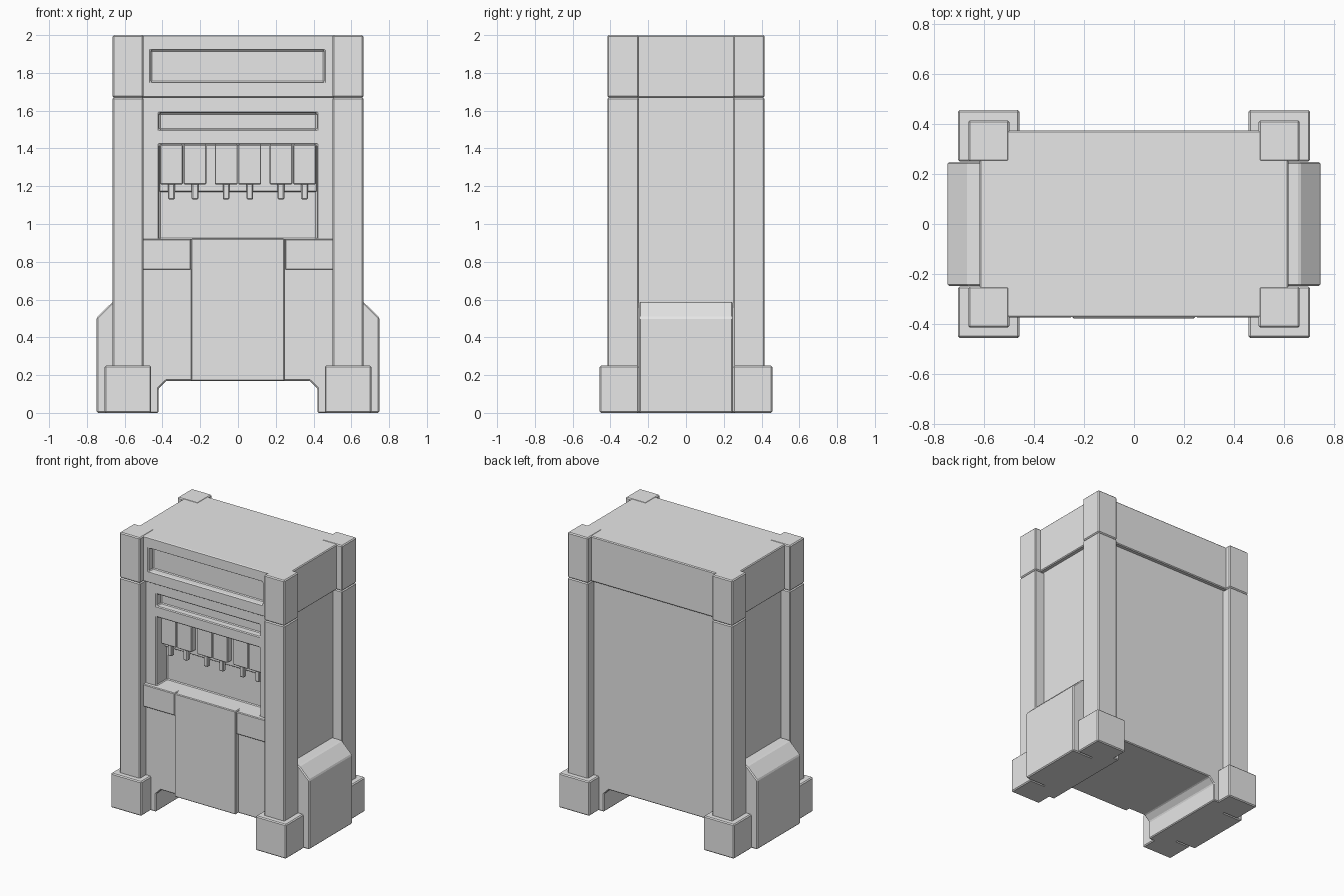
import bpy, bmesh

if "Cube" in bpy.data.objects:
    bpy.data.objects.remove(bpy.data.objects["Cube"])

grey = bpy.data.materials.new("light_grey")
grey.diffuse_color = (0.8, 0.8, 0.8, 1)
grey.use_nodes = True
grey.node_tree.nodes["Principled BSDF"].inputs["Base Color"].default_value = grey.diffuse_color


def finish(bm, name, bevel):
    bmesh.ops.recalc_face_normals(bm, faces=bm.faces)
    me = bpy.data.meshes.new(name)
    bm.to_mesh(me)
    bm.free()
    me.materials.append(grey)
    ob = bpy.data.objects.new(name, me)
    bpy.context.collection.objects.link(ob)
    if bevel:
        add_bevel(ob, bevel)
    return ob


def add_bevel(ob, width):
    m = ob.modifiers.new("edge_bevel", 'BEVEL')
    m.width = width
    m.segments = 1
    m.limit_method = 'ANGLE'


def prism(name, profile, y0, y1, bevel=0.007):
    """Extrude an x-z profile along y."""
    bm = bmesh.new()
    face = bm.faces.new([bm.verts.new((x, y0, z)) for x, z in profile])
    ext = bmesh.ops.extrude_face_region(bm, geom=[face])
    for v in ext["geom"]:
        if isinstance(v, bmesh.types.BMVert):
            v.co.y = y1
    return finish(bm, name, bevel)


def box(name, x0, x1, y0, y1, z0, z1, bevel=0.007):
    return prism(name, [(x0, z0), (x1, z0), (x1, z1), (x0, z1)], y0, y1, bevel)


def cut(target, *dims):
    cutter = box("cutter", *dims, bevel=0)
    m = target.modifiers.new("cut", 'BOOLEAN')
    m.operation = 'DIFFERENCE'
    m.solver = 'EXACT'
    m.object = cutter
    bpy.context.view_layer.objects.active = target
    bpy.ops.object.modifier_apply(modifier=m.name)
    bpy.data.objects.remove(cutter)


# Cabinet with arched underside, serving alcove and slot
half = [(0.38, 0.17), (0.42, 0.13), (0.42, 0), (0.59, 0), (0.59, 1.69)]
cabinet = prism("cabinet", half + [(-x, z) for x, z in reversed(half)],
                -0.345, 0.345, 0)
cut(cabinet, -0.417, 0.417, -0.5, -0.22, 0.92, 1.42)
cut(cabinet, -0.417, 0.417, -0.5, -0.29, 1.50, 1.587)
add_bevel(cabinet, 0.006)

# Top band with sign recess
band = box("top_band", -0.62, 0.62, -0.372, 0.375, 1.67, 1.998, 0)
cut(band, -0.46, 0.457, -0.5, -0.32, 1.752, 1.92)
add_bevel(band, 0.006)

# Corner posts, caps and feet; side plates; counter blocks
for s in (-1, 1):
    def mx(a, b):
        return sorted((s * a, s * b))
    for t in (-1, 1):
        def my(a, b):
            return sorted((t * a, t * b))
        box("corner_post", *mx(0.50, 0.664), *my(0.25, 0.416), 0.003, 1.67)
        box("post_cap", *mx(0.50, 0.664), *my(0.25, 0.416), 1.67, 2.0)
        box("foot", *mx(0.46, 0.706), *my(0.25, 0.457), 0, 0.25)
    prism("side_plate", [(s * x, z) for x, z in
          ((0.57, 0.0), (0.748, 0.0), (0.748, 0.505), (0.664, 0.587), (0.57, 0.587))],
          -0.249, 0.249)
    box("counter_block", *mx(0.248, 0.51), -0.375, -0.32, 0.758, 0.921, 0.005)

# Front centre panel
box("front_panel", -0.248, 0.245, -0.378, -0.32, 0.17, 0.922, 0.005)

# Dispenser rail, heads and nozzles
box("dispenser_rail", -0.416, 0.416, -0.25, -0.21, 1.17, 1.42, 0.004)
for c in (-0.29, 0.0, 0.29):
    for d in (-1, 1):
        x = c + d * 0.0625
        box("dispenser_head", x - 0.06, x + 0.06, -0.295, -0.22, 1.21, 1.42, 0.004)
        box("nozzle", x - 0.018, x + 0.018, -0.285, -0.25, 1.13, 1.215, 0.006)
